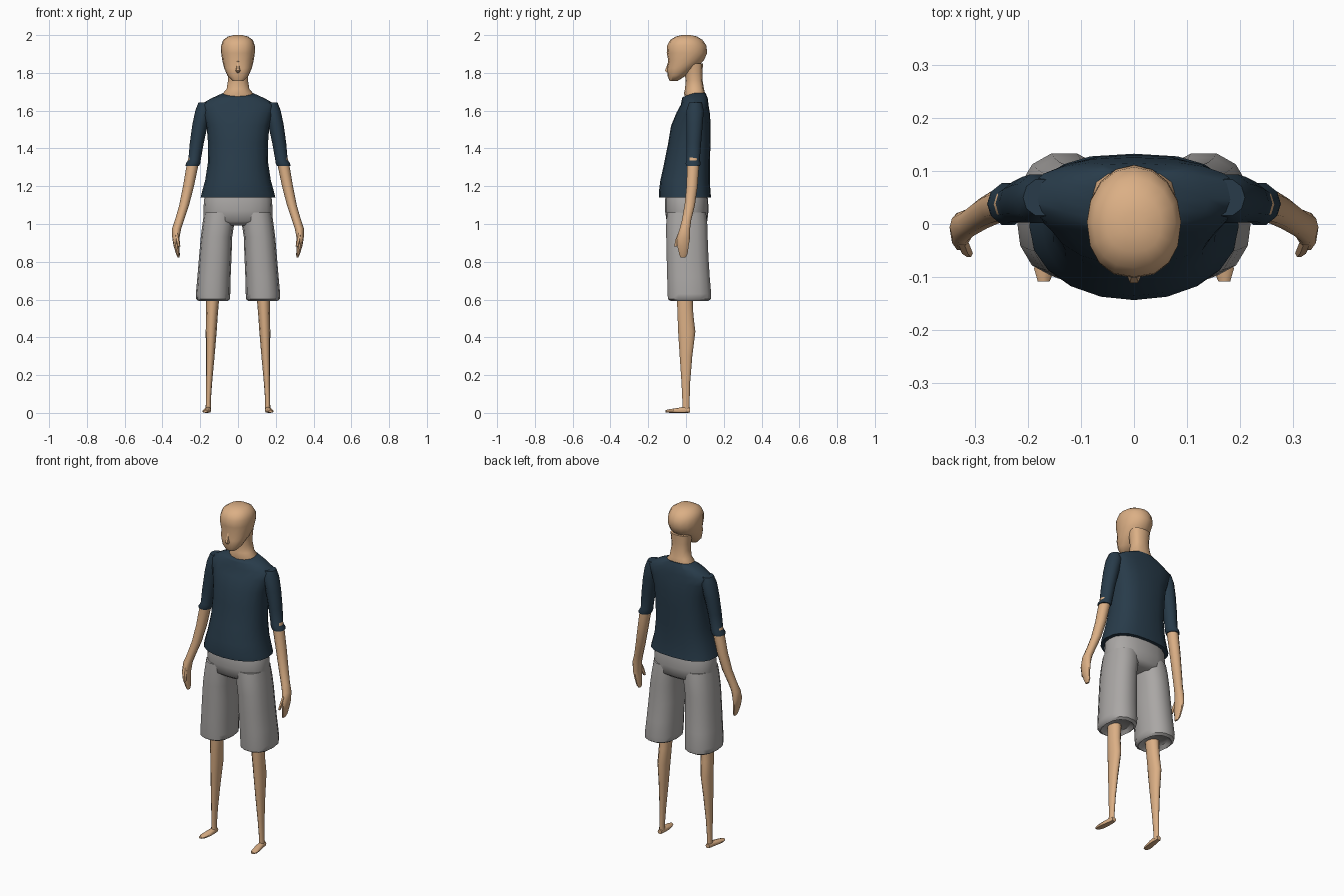
import bpy, bmesh, math


def material(name, rgb):
    m = bpy.data.materials.new(name)
    m.diffuse_color = (*rgb, 1)
    return m


skin = material("skin", (0.71, 0.43, 0.235))
navy = material("navy cloth", (0.021, 0.044, 0.068))
grey = material("grey cloth", (0.40, 0.385, 0.375))


def loft(name, mat, rings, sides=12, front=2.0, back=2.0, mirror=False, along_y=False, dip=0.0):
    """Skin a stack of rings (x, y, z, rx, ry); front/back set how square each half is."""
    bm = bmesh.new()
    loops = []
    for k, (cx, cy, cz, rx, ry) in enumerate(rings):
        loop = []
        for i in range(sides):
            a = 2 * math.pi * i / sides
            c, s = math.cos(a), math.sin(a)
            e = 2 / (front if s < 0 else back)
            x = cx + rx * math.copysign(abs(c) ** e, c)
            y = cy + ry * math.copysign(abs(s) ** e, s)
            z = cz
            if k == len(rings) - 1 and s < 0:
                z += dip * s
            # along_y rings are given as (x, z, y, rx, rz)
            loop.append(bm.verts.new((x, z, y) if along_y else (x, y, z)))
        loops.append(loop)
    for a, b in zip(loops, loops[1:]):
        for i in range(sides):
            j = (i + 1) % sides
            bm.faces.new((a[i], a[j], b[j], b[i]))
    bm.faces.new(loops[0])
    bm.faces.new(loops[-1])
    bmesh.ops.recalc_face_normals(bm, faces=bm.faces)
    me = bpy.data.meshes.new(name)
    bm.to_mesh(me)
    bm.free()
    me.materials.append(mat)
    ob = bpy.data.objects.new(name, me)
    bpy.context.collection.objects.link(ob)
    bpy.ops.object.select_all(action='DESELECT')
    ob.select_set(True)
    bpy.context.view_layer.objects.active = ob
    bpy.ops.object.shade_smooth_by_angle(angle=math.radians(50))
    if mirror:
        ob.modifiers.new("mirror", 'MIRROR')
    return ob


# Head, nose and neck
loft("head", skin, [
    (0, -0.065, 1.758, 0.030, 0.022),
    (0, -0.050, 1.785, 0.056, 0.048),
    (0, -0.025, 1.825, 0.073, 0.076),
    (0, 0.000, 1.865, 0.083, 0.094),
    (0, 0.005, 1.905, 0.089, 0.107),
    (0, 0.004, 1.945, 0.089, 0.104),
    (0, 0.002, 1.975, 0.078, 0.085),
    (0, 0.002, 1.993, 0.052, 0.055),
    (0, 0.002, 2.000, 0.020, 0.022)], sides=16, front=2.3)
loft("nose", skin, [
    (0, -0.088, 1.800, 0.012, 0.012),
    (0, -0.094, 1.812, 0.015, 0.020),
    (0, -0.088, 1.840, 0.010, 0.014),
    (0, -0.084, 1.875, 0.006, 0.008)], sides=6)
loft("neck", skin, [
    (0, 0.050, 1.640, 0.080, 0.045),
    (0, 0.045, 1.692, 0.080, 0.056),
    (0, 0.045, 1.715, 0.060, 0.050),
    (0, 0.043, 1.760, 0.053, 0.045),
    (0, 0.040, 1.800, 0.054, 0.047),
    (0, 0.035, 1.850, 0.060, 0.055)], sides=12, back=2.8)

# Shirt body and sleeves
loft("shirt", navy, [
    (0, -0.005, 1.140, 0.198, 0.138),
    (0, -0.007, 1.165, 0.192, 0.137),
    (0, -0.005, 1.230, 0.174, 0.131),
    (0, 0.005, 1.320, 0.160, 0.121),
    (0, 0.018, 1.430, 0.159, 0.112),
    (0, 0.026, 1.520, 0.166, 0.105),
    (0, 0.038, 1.590, 0.188, 0.088),
    (0, 0.046, 1.632, 0.200, 0.073),
    (0, 0.047, 1.665, 0.142, 0.068),
    (0, 0.044, 1.693, 0.080, 0.060)], sides=20, front=2.1, back=2.7, dip=0.02)
loft("sleeve", navy, [
    (0.242, 0.038, 1.308, 0.036, 0.038),
    (0.238, 0.038, 1.320, 0.038, 0.042),
    (0.230, 0.038, 1.340, 0.033, 0.037),
    (0.218, 0.042, 1.430, 0.037, 0.040),
    (0.200, 0.046, 1.530, 0.041, 0.045),
    (0.184, 0.048, 1.600, 0.042, 0.048),
    (0.176, 0.050, 1.642, 0.034, 0.036)], sides=10, mirror=True)

# Arms, hands and thumbs
loft("arm", skin, [
    (0.230, 0.038, 1.360, 0.030, 0.032),
    (0.243, 0.037, 1.300, 0.031, 0.033),
    (0.262, 0.032, 1.200, 0.029, 0.031),
    (0.285, 0.020, 1.100, 0.026, 0.029),
    (0.310, 0.003, 1.020, 0.024, 0.026),
    (0.325, -0.006, 0.975, 0.024, 0.029),
    (0.329, -0.014, 0.925, 0.019, 0.037),
    (0.326, -0.016, 0.885, 0.015, 0.032),
    (0.318, -0.014, 0.840, 0.010, 0.023),
    (0.314, -0.016, 0.822, 0.005, 0.014)], sides=10, mirror=True)
loft("thumb", skin, [
    (0.326, -0.030, 0.955, 0.011, 0.012),
    (0.320, -0.045, 0.915, 0.011, 0.013),
    (0.312, -0.055, 0.880, 0.007, 0.009)], sides=6, mirror=True)

# Shorts: waist and two wide legs with a tucked hem
loft("shorts_waist", grey, [
    (0, 0.005, 0.992, 0.120, 0.075),
    (0, 0.005, 1.015, 0.178, 0.108),
    (0, 0.004, 1.070, 0.183, 0.115),
    (0, 0.003, 1.130, 0.180, 0.114),
    (0, 0.003, 1.170, 0.165, 0.105)], sides=20, front=2.3, back=2.4)
loft("shorts_leg", grey, [
    (0.132, 0.018, 0.612, 0.060, 0.080),
    (0.132, 0.018, 0.592, 0.076, 0.100),
    (0.132, 0.018, 0.602, 0.089, 0.116),
    (0.132, 0.018, 0.630, 0.091, 0.118),
    (0.127, 0.013, 0.720, 0.088, 0.115),
    (0.120, 0.008, 0.830, 0.086, 0.113),
    (0.114, 0.005, 0.930, 0.083, 0.112),
    (0.104, 0.004, 1.000, 0.084, 0.111),
    (0.094, 0.003, 1.060, 0.086, 0.105)], sides=14, front=2.4, back=2.3, mirror=True)

# Legs and feet
loft("leg", skin, [
    (0.157, 0.000, 0.012, 0.015, 0.019),
    (0.157, 0.000, 0.060, 0.013, 0.020),
    (0.153, -0.001, 0.160, 0.016, 0.024),
    (0.147, 0.000, 0.300, 0.023, 0.035),
    (0.142, 0.004, 0.430, 0.029, 0.048),
    (0.138, -0.003, 0.520, 0.031, 0.044),
    (0.134, -0.006, 0.600, 0.034, 0.044),
    (0.130, -0.004, 0.680, 0.036, 0.046)], sides=10, mirror=True)
loft("foot", skin, [
    (0.158, 0.014, 0.022, 0.013, 0.013),
    (0.159, 0.016, -0.010, 0.017, 0.016),
    (0.163, 0.013, -0.045, 0.021, 0.013),
    (0.169, 0.010, -0.085, 0.020, 0.010),
    (0.171, 0.009, -0.109, 0.011, 0.006)], sides=8, front=3, mirror=True, along_y=True)
